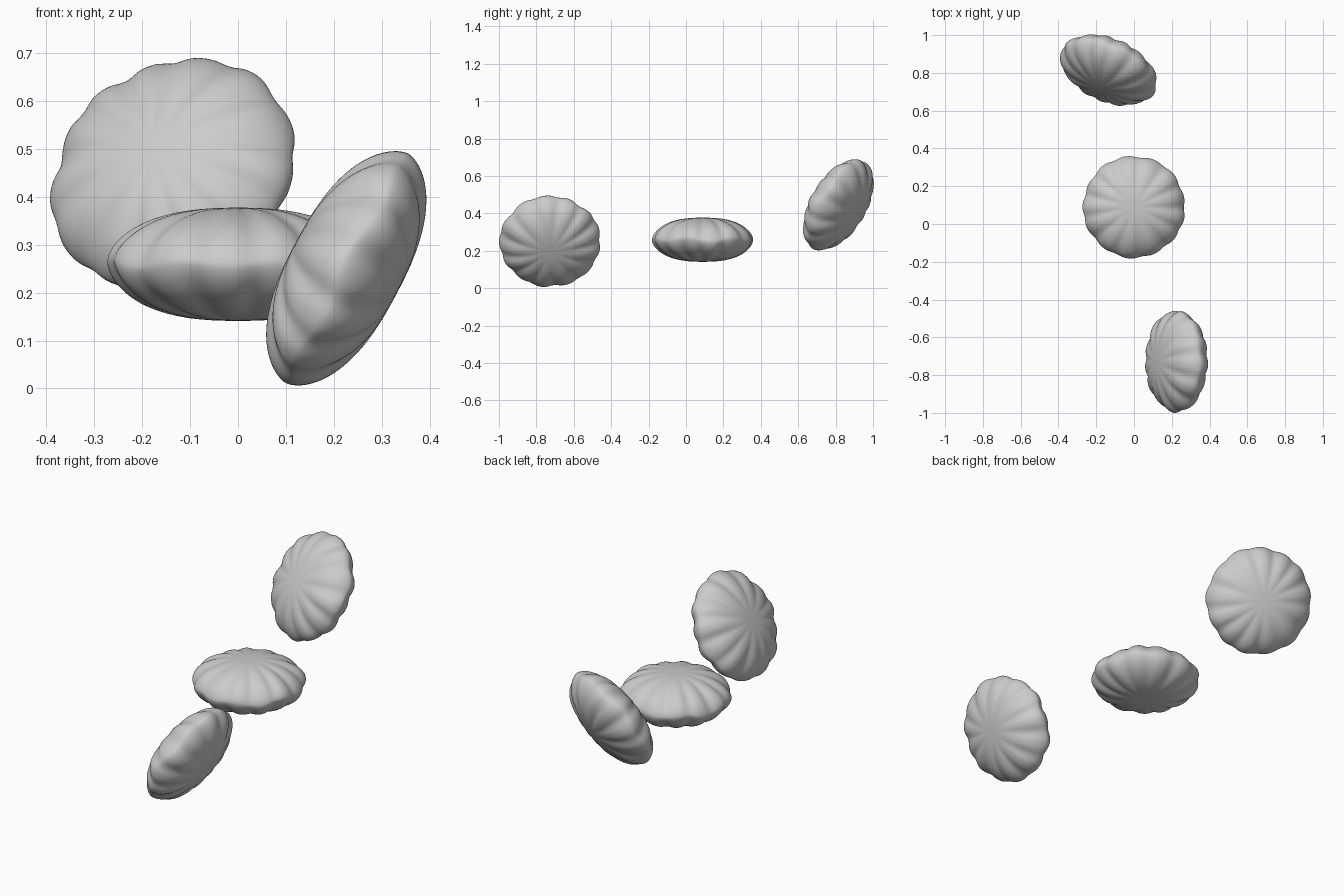
import bpy, bmesh, math
from mathutils import Vector

if "Cube" in bpy.data.objects:
    bpy.data.objects.remove(bpy.data.objects["Cube"])

RADIUS, HALF, SEGS, RINGS, PLEATS = 0.268, 0.118, 156, 22, 13


def cushion_point(t, a, side, seed):
    # t runs 0 at the centre to 1 on the seam
    r = math.sin(t * math.pi / 2)
    pleat = math.cos(PLEATS * a + 0.7 * math.sin(2 * a + seed))
    pleat = 1 - 2 * ((1 - pleat) / 2) ** 1.5      # broad puffs, narrow creases
    minor = math.sin(5 * a + seed)
    edge = r ** 5
    rad = RADIUS * r * (1 + edge * (0.014 * pleat + 0.007 * minor))
    h = HALF * max(0, 1 - r ** 2.5) ** 0.6 * (1 + 0.13 * r ** 3 * (pleat - 0.2))
    # gently wavering seam height
    wave = edge * (0.006 * math.sin(7 * a + seed) + 0.004 * minor)
    return Vector((rad * math.cos(a), rad * math.sin(a), side * h + wave))


def cushion(name, centre, normal, seed):
    bm = bmesh.new()
    rows = []
    # rings from the top middle, over the seam, to the bottom middle
    for i in range(1, 2 * RINGS):
        t = i / RINGS if i <= RINGS else 2 - i / RINGS
        side = 1 if i <= RINGS else -1
        rows.append([bm.verts.new(cushion_point(t, 2 * math.pi * j / SEGS, side, seed))
                     for j in range(SEGS)])
    top = bm.verts.new((0, 0, HALF))
    bottom = bm.verts.new((0, 0, -HALF))
    for j in range(SEGS):
        k = (j + 1) % SEGS
        bm.faces.new((top, rows[0][j], rows[0][k]))
        bm.faces.new((bottom, rows[-1][k], rows[-1][j]))
        for p, q in zip(rows, rows[1:]):
            bm.faces.new((p[j], q[j], q[k], p[k]))
    bmesh.ops.recalc_face_normals(bm, faces=bm.faces)
    for f in bm.faces:
        f.smooth = True
    mesh = bpy.data.meshes.new(name)
    bm.to_mesh(mesh)
    bm.free()
    ob = bpy.data.objects.new(name, mesh)
    bpy.context.collection.objects.link(ob)
    ob.location = centre
    ob.rotation_euler = Vector(normal).to_track_quat('Z', 'Y').to_euler()


# three round pillows: flat, leaning sideways, leaning back
tilt = math.radians(28)
cushion("middle_cushion", (0, 0.09, 0.259), (0, 0, 1), 0.5)
cushion("front_cushion", (0.225, -0.727, 0.25), (-math.cos(tilt), 0, math.sin(tilt)), 1.0)
cushion("back_cushion", (-0.135, 0.815, 0.446), (-0.36, -0.80, 0.48), 2.0)
